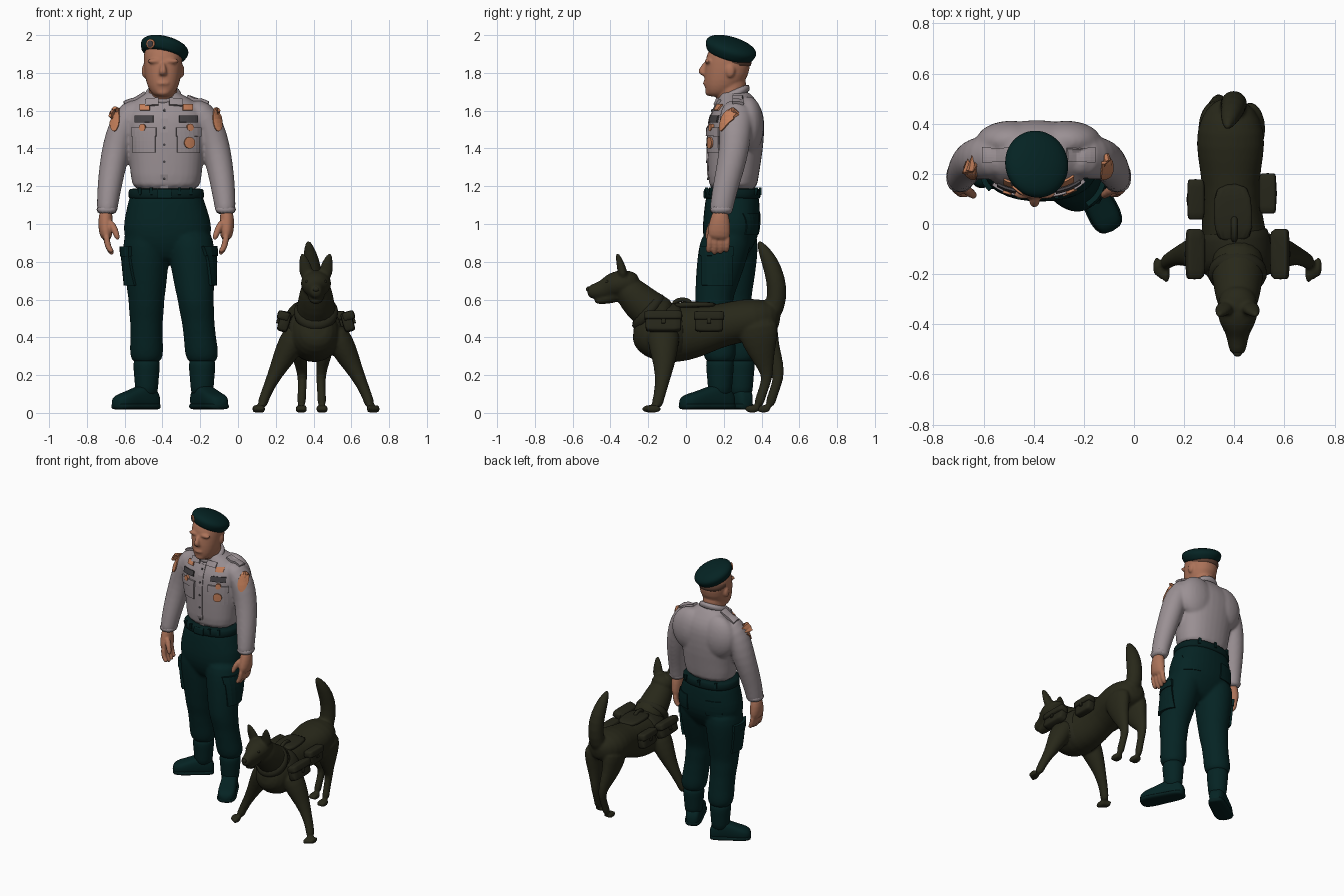
import bpy, math
from mathutils import Vector
if bpy.data.objects.get("Cube"):
    bpy.data.objects.remove(bpy.data.objects["Cube"])
def material(name, *rgb):
    mat = bpy.data.materials.new(name)
    mat.use_nodes = True
    mat.diffuse_color = (*rgb, 1)
    mat.node_tree.nodes["Principled BSDF"].inputs["Base Color"].default_value = (*rgb, 1)
    return mat
SKIN = material("skin", .41, .17, .1)
SHIRT = material("shirt_grey", .325, .28, .295)
TEAL = material("trouser_teal", .0015, .017, .017)
DARK_TEAL = material("belt_teal", .0015, .013, .013)
ORANGE = material("badge_orange", .55, .21, .1)
RIBBON = material("ribbon_grey", .06, .055, .06)
HAIR = material("hair_brown", .12, .055, .035)
COAT = material("dog_coat", .021, .021, .01)
GEAR = material("dog_harness", .019, .019, .01)
UP, AHEAD = (0, 0, 1), (0, 1, 0)

def finish(name, verts, faces, mat, smooth=True):
    mesh = bpy.data.meshes.new(name)
    mesh.from_pydata(verts, [], faces)
    mesh.materials.append(mat)
    mesh.polygons.foreach_set("use_smooth", [smooth] * len(mesh.polygons))
    obj = bpy.data.objects.new(name, mesh)
    bpy.context.collection.objects.link(obj)
    return obj

# Skin oval rings (x, y, z, half width, half depth) into a smooth closed form
def loft(name, rings, mat, axis=None, side=(1, 0, 0), power=2, sides=16):
    centres = [Vector(r[:3]) for r in rings]
    verts, faces, last = [], [], len(rings) - 1
    for i, ring in enumerate(rings):
        t = (Vector(axis) if axis else centres[min(i + 1, last)] - centres[max(i - 1, 0)]).normalized()
        u = (Vector(side) - t * t.dot(Vector(side))).normalized()
        for k in range(sides):
            angle = math.tau * k / sides
            c, s = [math.copysign(abs(f) ** (2 / power), f) for f in (math.cos(angle), math.sin(angle))]
            verts.append(centres[i] + u * c * ring[3] + t.cross(u) * s * ring[-1])
    for a in range(last * sides):
        b = a + 1 if (a + 1) % sides else a + 1 - sides
        faces.append((a, b, b + sides, a + sides))
    faces += [tuple(reversed(range(sides))), tuple(range(last * sides, last * sides + sides))]
    obj = finish(name, verts, faces, mat)
    mod = obj.modifiers.new("Subdivision", "SUBSURF")
    mod.levels = mod.render_levels = 1
    return obj

def ball(name, place, size, mat):
    (x, y, z), (a, b, c) = place, size
    arcs = [math.pi * (k + .5) / 8 for k in range(8)]
    return loft(name, [(x, y, z - c * math.cos(t), a * math.sin(t), b * math.sin(t)) for t in arcs], mat, UP, sides=12)

# Rounded block lying along y, leaning outward
def block(name, x, y, z, wide, long, tall, lean):
    ends = ((-1, .85), (-.9, 1), (.9, 1), (1, .85))
    loft(name, [(x, y + t * long / 2, z, wide * g / 2, tall * g / 2) for t, g in ends], GEAR, AHEAD, (1, 0, lean), power=5)

# Blend overlapping parts into one continuous skin
def fuse(name, parts, voxel, mat):
    bpy.context.view_layer.update()
    graph = bpy.context.evaluated_depsgraph_get()
    verts, faces = [], []
    for part in parts:
        mesh, first = part.evaluated_get(graph).data, len(verts)
        verts += [v.co.copy() for v in mesh.vertices]
        faces += [[first + i for i in p.vertices] for p in mesh.polygons]
    for part in parts:
        bpy.data.objects.remove(part)
    obj = finish(name, verts, faces, mat)
    mod = obj.modifiers.new("Remesh", "REMESH")
    mod.mode, mod.voxel_size, mod.use_smooth_shade = "VOXEL", voxel, True
    mod = obj.modifiers.new("Smooth", "SMOOTH")
    mod.factor, mod.iterations = .5, 4
    return obj

# Lay a thin plate on the target's surface, cast along the look direction
def patch(name, target, place, width, height, mat, look=AHEAD, thick=.008, disc=False, n=6):
    bpy.context.view_layer.update()
    surface = target.evaluated_get(bpy.context.evaluated_depsgraph_get())
    d = Vector(look).normalized()
    up = Vector(UP if abs(d.z) < .9 else AHEAD)
    verts, point = [], Vector(place)
    for spot in range((n + 1) ** 2):
        u, v = 2 * (spot % (n + 1)) / n - 1, 2 * (spot // (n + 1)) / n - 1
        if disc:
            u, v = u * math.sqrt(1 - v * v / 2), v * math.sqrt(1 - u * u / 2)
        start = Vector(place) + d.cross(up) * u * width / 2 + up * v * height / 2 - d
        hit, found, _, _ = surface.ray_cast(start, d)
        point = found.copy() if hit else start + d * (point - start).dot(d)
        verts.append(point)
    corners = [j * (n + 1) + i for j in range(n) for i in range(n)]
    obj = finish(name, verts, [(a, a + 1, a + n + 2, a + n + 1) for a in corners], mat, False)
    mod = obj.modifiers.new("Thickness", "SOLIDIFY")
    mod.thickness, mod.offset = thick * 2, 0

# Handler: head, neck and hair
MID, HX = -.38, -.397
face = [loft("neck", [(HX, .24, 1.62, .075, .08), (HX, .235, 1.7, .077, .08), (HX, .245, 1.8, .08, .085)], SKIN, UP),
    loft("skull", [(HX, .165, 1.672, .035, .04), (HX, .178, 1.69, .062, .072), (HX, .195, 1.73, .085, .1), (HX, .215, 1.79, .1, .122),
        (HX, .222, 1.86, .106, .122), (HX, .225, 1.92, .104, .112), (HX, .23, 1.95, .07, .08)], SKIN, UP, power=2.2),
    loft("nose", [(HX, .115, 1.865, .012, .014), (HX, .09, 1.83, .015, .02), (HX, .08, 1.803, .025, .022),
        (HX, .1, 1.782, .02, .018)], SKIN, UP, sides=8),
    ball("lips", (HX, .105, 1.745), (.036, .016, .013), SKIN), ball("chin", (HX, .125, 1.7), (.04, .025, .024), SKIN)]
for s in (-1, 1):
    face += [ball("ear", (HX + s * .1, .235, 1.81), (.014, .026, .036), SKIN),
        ball("brow", (HX + s * .042, .118, 1.862), (.045, .02, .014), SKIN)]
fuse("head", face, .007, SKIN)
loft("hair_back", [(HX, .25, 1.825, .09, .095), (HX, .248, 1.85, .106, .104), (HX, .245, 1.91, .107, .104)], HAIR, UP)

# Beret, tipped back and to one side
tip = Vector((.26, .3, 1)).normalized()
beret = loft("beret", [(*(Vector((-.388, .239, 1.932)) + tip * t), r, r * 1.07) for t, r in
    ((-.05, .113), (-.035, .12), (-.012, .13), (.008, .133), (.03, .115), (.045, .07), (.05, .02))], TEAL, tip, sides=20)
patch("beret_badge", beret, (-.46, .1, 1.955), .042, .046, ORANGE, disc=True)
patch("beret_badge_centre", beret, (-.46, .1, 1.955), .028, .032, RIBBON, disc=True, thick=.0095)

# Shirt with sleeves, and hands
cloth = [loft("shirt_body", [(MID, .25, 1.16, .185, .13), (MID, .25, 1.25, .19, .135), (MID, .26, 1.38, .205, .15), (-.388, .265, 1.5, .222, .154),
    (-.39, .27, 1.58, .23, .146), (-.39, .275, 1.64, .19, .112), (HX, .262, 1.685, .1, .085), (HX, .25, 1.705, .083, .08)], SHIRT, UP, power=2.3)]
for s in (-1, 1):
    at = lambda dx: MID + s * dx
    cloth += [loft("sleeve", [(at(.12), .275, 1.6, .07, .085), (at(.19), .268, 1.59, .078, .09), (at(.235), .262, 1.51, .077, .088),
        (at(.262), .257, 1.41, .077, .082), (at(.285), .236, 1.3, .072, .076), (at(.303), .205, 1.18, .064, .068),
        (at(.313), .187, 1.08, .056, .063), (at(.314), .183, 1.05, .052, .06)], SHIRT),
        ball("shoulder_blade", (at(.11), .33, 1.52), (.15, .088, .16), SHIRT)]
    loft("cuff", [(at(.313), .192, 1.11, .061, .067), (at(.315), .183, 1.045, .058, .065)], SHIRT, UP, power=2.5)
    hand = [loft("palm", [(at(.318), .183, 1.08, .034, .04), (at(.322), .18, 1.02, .04, .054), (at(.321), .175, .96, .038, .064),
        (at(.314), .17, .915, .028, .06)], SKIN),
        loft("thumb", [(at(.303), .15, 1.02, .022), (at(.271), .122, .97, .021), (at(.253), .11, .91, .015)], SKIN, sides=8)]
    for k in range(4):
        y, drop = .125 + k * .031, .015 * abs(k - 1.3)
        hand.append(loft("finger", [(at(.317), y, .95, .019), (at(.314), y, .9, .019), (at(.3), y - .004, .862, .018),
            (at(.28), y - .008, .832 + drop, .013)], SKIN, sides=8))
    fuse("hand", hand, .006, SKIN)
shirt = fuse("shirt", cloth, .01, SHIRT)

# Shirt trim and insignia
loft("collar_band", [(HX, .25, 1.655, .108, .1), (HX, .248, 1.69, .098, .097), (HX, .25, 1.715, .09, .092)], SHIRT, (0, -.4, 1))
for s in (-1, 1):
    at = lambda dx: MID + s * dx
    patch("sleeve_emblem", shirt, (at(.272), .2, 1.553), .055, .125, ORANGE, (-s * .2, .98, 0), disc=True)
    patch("epaulette", shirt, (at(.165), .275, 1.66), .11, .055, SHIRT, (0, 0, -1), thick=.014)
    patch("collar_wing", shirt, (at(.062) - .012, .16, 1.65), .085, .05, SHIRT, (0, .8, -.6), thick=.014)
    patch("collar_tab", shirt, (at(.112), .15, 1.615), .05, .03, ORANGE, thick=.0095)
    patch("chest_pocket", shirt, (at(.115), .1, 1.44), .115, .125, SHIRT)
    patch("pocket_flap", shirt, (at(.115), .1, 1.487), .125, .045, SHIRT, thick=.014)
    patch("ribbon_bar", shirt, (at(.115), .1, 1.555), .095, .036, RIBBON, thick=.0095)
    patch("pocket_medal", shirt, (at(.122), .1, 1.51), .032, .038, ORANGE, thick=.018, disc=True)
patch("large_medal", shirt, (-.262, .1, 1.43), .052, .06, ORANGE, thick=.018, disc=True)
patch("button_strip", shirt, (-.39, .1, 1.41), .04, .44, SHIRT, thick=.006)
for k in range(5):
    patch("shirt_button", shirt, (-.39, .1, 1.24 + k * .09), .014, .014, RIBBON, thick=.009, disc=True, n=3)

# Trousers and boots
FOLDS = ((.98, .12, .135), (.88, .127, .14), (.8, .121, .133), (.72, .112, .122), (.66, .107, .112), (.6, .096, .102), (.55, .096, .101),
    (.49, .088, .092), (.44, .088, .093), (.39, .087, .09), (.33, .092, .092), (.285, .085, .083), (.262, .066, .066))
BOOT = ((-.074, .025, .06), (-.058, .045, .1), (0, .056, .14), (.07, .055, .115), (.13, .062, .09), (.185, .058, .076), (.213, .03, .05))
legs = [loft("trouser_hips", [(MID, .247, 1.19, .195, .14), (MID, .245, 1.12, .203, .146), (-.373, .242, 1.02, .237, .156),
    (-.373, .236, .93, .24, .152), (-.373, .225, .85, .19, .115), (-.373, .22, .79, .13, .07)], TEAL, UP, power=2.3)]
POSE = ((-1, (-.485, .245), (-.485, .245), (-.484, .29), (-.83, -.55, 0), .97), (1, (-.258, .225), (-.225, .147), (-.19, .18), (.45, -.89, 0), 1.1))
for side, *joints, toe, length in POSE:
    hip, knee, ankle = [Vector((*j, 0)) for j in joints]
    bend = lambda z: knee.lerp(hip, (z - .6) / .38) if z > .6 else ankle.lerp(knee, max(z - .3, 0) / .3)
    legs.append(loft("trouser_leg", [(*bend(z).xy, z, wide, deep) for z, wide, deep in FOLDS], TEAL, UP))
    loft("boot_shaft", [(*ankle.xy, z, r, r * 1.05) for z, r in ((.3, .068), (.25, .073), (.2, .067), (.14, .063), (.08, .057))], TEAL, UP)
    toe = Vector(toe).normalized()
    for part, mat, grow, low in (("boot_foot", TEAL, 0, None), ("boot_sole", DARK_TEAL, .006, .03)):
        loft(part, [(*(ankle + toe * t * length).xy, .02 + (low or h) / 2, w + grow, (low or h) / 2 + .002) for t, w, h in BOOT],
            mat, toe, toe.cross(Vector(UP)), power=3)
trousers = fuse("trousers", legs, .011, TEAL)
for side, hip, knee, *_ in POSE:
    y = (hip[1] + knee[1]) / 2 - .02
    for part, z, wide, tall, thick in (("cargo_pocket", .77, .15, .19, .016), ("cargo_flap", .855, .16, .05, .021)):
        patch(part, trousers, (knee[0], y, z), wide, tall, TEAL, (-side, 0, 0), thick=thick)
    patch("back_pocket", trousers, (knee[0], .3, 1), .11, .11, TEAL, (0, -1, 0), thick=.007)

# Belt
belt = loft("belt", [(MID, .247, z, .198 + b, .144 + b) for z, b in ((1.13, .003), (1.137, .007), (1.183, .005), (1.19, 0))], DARK_TEAL, UP, power=2.3)
patch("belt_buckle", belt, (-.39, .1, 1.16), .075, .045, TEAL)
for x, look in ((-.52, 1), (-.46, 1), (-.31, 1), (-.25, 1), (-.5, -1), (-.38, -1), (-.26, -1)):
    patch("belt_loop", belt, (x, .25, 1.16), .016, .065, TEAL, (0, look, 0), n=2)

# Dog: trunk, neck, head and tail
DX = .413
dog = [loft("dog_trunk", [(.39, .5, .5, .04, .05), (.385, .465, .505, .1, .085), (.385, .37, .5, .142, .112), (.385, .27, .482, .135, .116),
    (.385, .17, .46, .115, .115), (.39, .05, .432, .12, .145), (.4, -.06, .415, .135, .157), (.41, -.16, .42, .14, .148),
    (.415, -.23, .435, .115, .118), (.415, -.28, .445, .06, .06)], COAT, power=2.15),
    loft("dog_neck", [(DX, -.08, .49, .1, .1), (DX, -.18, .53, .11, .11), (DX, -.25, .59, .097, .1), (DX, -.3, .645, .087, .085),
        (DX, -.34, .68, .07, .065)], COAT),
    loft("dog_skull", [(DX, -.25, .68, .045, .045), (DX, -.29, .69, .08, .068), (DX, -.36, .685, .085, .074), (DX, -.405, .668, .068, .064),
        (DX, -.437, .65, .046, .052), (DX, -.49, .642, .038, .042), (DX, -.525, .64, .026, .028)], COAT),
    loft("dog_jaw", [(DX, -.35, .63, .06, .045), (DX, -.42, .603, .04, .03), (DX, -.49, .588, .025, .016)], COAT, sides=10),
    loft("dog_tail", [(.39, .42, .48, .055), (.395, .475, .56, .054), (.4, .485, .66, .054), (.395, .462, .76, .05), (.38, .42, .85, .037),
        (.37, .38, .915, .01)], COAT)]
for s in (-1, 1):
    at = lambda dx: DX + s * dx
    near = lambda dx: .39 + s * dx
    back = -s * .03  # staggered hind stance
    dog += [loft("dog_ear", [(at(.045), -.33, .71, .04, .032), (at(.055), -.34, .765, .039, .026), (at(.066), -.355, .812, .026, .018),
        (at(.075), -.365, .85, .008, .008)], COAT, sides=10),
        loft("dog_foreleg", [(at(.09), -.12, .46, .06, .09), (at(.13), -.12, .37, .073, .085), (at(.172), -.115, .29, .06, .066),
        (at(.22), -.12, .2, .037, .043), (at(.272), -.14, .09, .026, .029), (at(.29), -.16, .025, .03, .034)], COAT),
        loft("dog_hind_leg", [(near(.07), .37, .5, .07, .115), (near(.075), .385, .41, .06, .108), (near(.066), .415 + back / 2, .32, .045, .074),
        (near(.054), .452 + back, .24, .03, .042), (near(.048), .462 + back, .18, .025, .028), (near(.052), .43 + back, .1, .022, .025),
        (near(.055), .41 + back, .03, .027, .03)], COAT)]
    for k in (-1, 0, 1):
        dog += [ball("front_toe", (at(.303 + k * .019), -.183 + k * .012, .021), (.016, .042, .021), COAT),
            ball("hind_toe", (near(.055 + k * .016), .38 + back, .021), (.015, .042, .021), COAT)]
    ball("dog_eye", (at(.048), -.418, .695), (.01, .01, .008), GEAR)
    # Saddle packs with flaps and buckles
    for label, x, y, long, lean in (("front_pack", at(.168), -.12, .19, .3), ("rear_pack", .39 + s * .14, .11 + s * .012, .15, .12)):
        block(label, x, y, .482, .06, long, .11, s * lean)
        block(label + "_flap", x + s * .004, y, .514, .068, long + .012, .05, s * lean)
        block(label + "_buckle", x + s * .034, y, .49, .012, .022, .035, s * lean)
fuse("dog_body", dog, .008, COAT)
ball("dog_nose", (DX, -.518, .655), (.018, .012, .014), GEAR)

# Dog harness: vest, straps, collar and handle
loft("harness_vest", [(.412, -.215, .45, .125, .127), (.41, -.16, .43, .15, .153), (.402, -.06, .423, .146, .163), (.397, 0, .43, .134, .158)], GEAR)
for x, y, z, deep in ((.391, .04, .437, .148), (.386, .15, .457, .124)):
    loft("girth_strap", [(x, y - .02, z, .126, deep), (x, y + .02, z, .126, deep)], GEAR, power=2.1)
loft("back_panel", [(.4, -.08, .568, .075, .016), (.395, .04, .575, .08, .016), (.39, .17, .572, .07, .014)], GEAR, power=4)
loft("harness_collar", [(DX, -.17, .51, .123, .125), (DX, -.2, .535, .122, .122), (DX, -.23, .56, .108, .112)], GEAR)
loft("neck_collar", [(DX, -.262, .605, .1, .101), (DX, -.28, .628, .096, .097)], GEAR)
loft("grab_handle", [(.4, -.07, .57, .015), (.4, -.05, .6, .014), (.4, .01, .603, .014), (.4, .03, .57, .015)], GEAR, sides=8)
